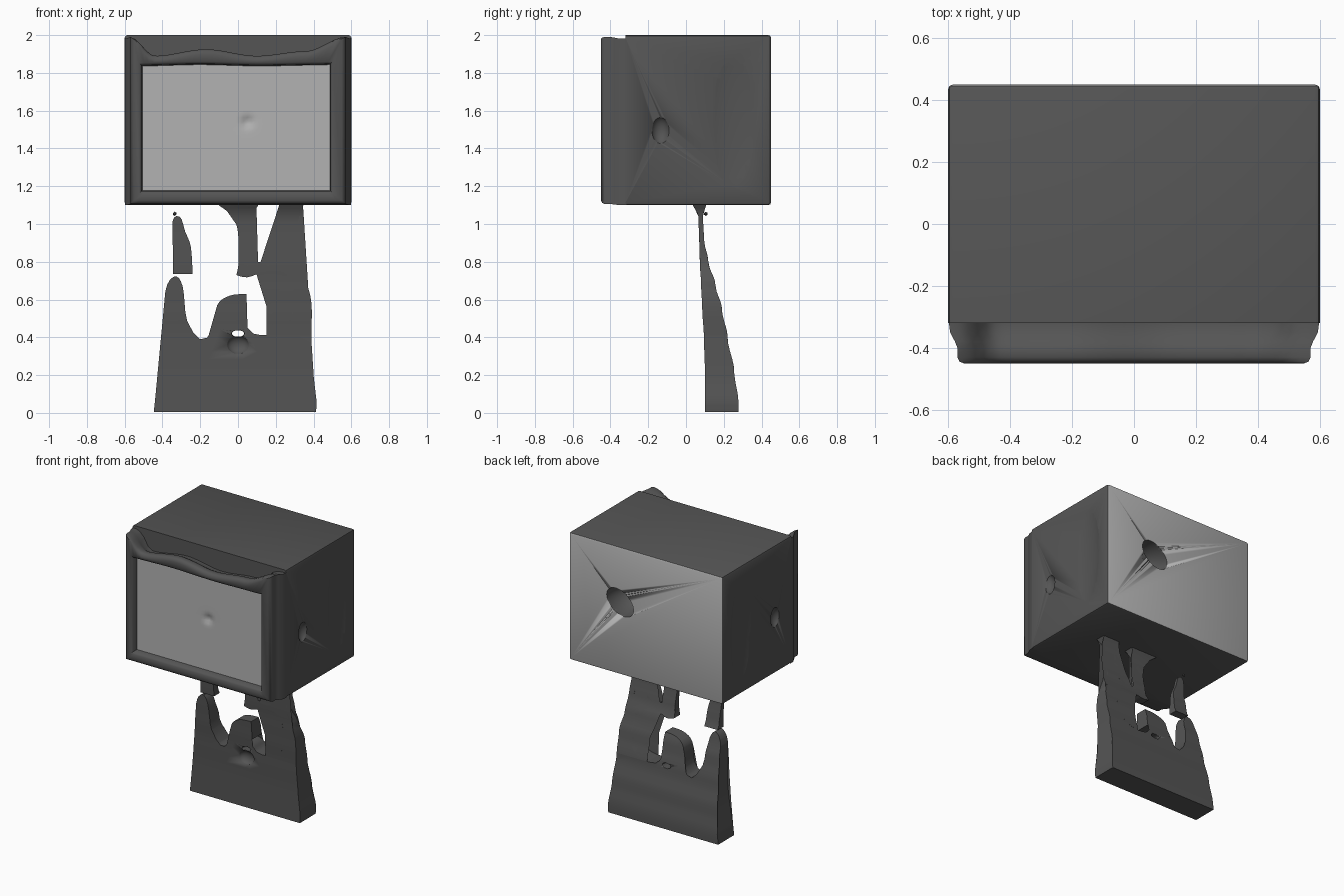
import bpy, bmesh, math
from mathutils import Vector, Matrix

if "Cube" in bpy.data.objects:
    bpy.data.objects.remove(bpy.data.objects["Cube"])


def material(name, v):
    m = bpy.data.materials.new(name)
    m.diffuse_color = (v, v, v, 1)
    m.use_nodes = True
    m.node_tree.nodes["Principled BSDF"].inputs["Base Color"].default_value = m.diffuse_color
    return m


DARK, LIGHT = material("dark_grey", 0.09), material("light_grey", 0.45)


def finish(name, bm, mats=(DARK,), angle=35):
    bmesh.ops.recalc_face_normals(bm, faces=bm.faces)
    me = bpy.data.meshes.new(name)
    bm.to_mesh(me)
    bm.free()
    ob = bpy.data.objects.new(name, me)
    bpy.context.collection.objects.link(ob)
    for m in mats:
        me.materials.append(m)
    bpy.ops.object.select_all(action='DESELECT')
    ob.select_set(True)
    bpy.context.view_layer.objects.active = ob
    bpy.ops.object.shade_smooth_by_angle(angle=math.radians(angle))
    return ob


def carve(ob, loc, size, tilt=0):
    """Subtract an ellipsoid from an object, then discard the cutter."""
    bm = bmesh.new()
    mat = Matrix.Translation(loc) @ Matrix.Rotation(tilt, 4, 'Y') @ Matrix.Diagonal((*size, 1))
    bmesh.ops.create_uvsphere(bm, u_segments=32, v_segments=20, radius=1, matrix=mat)
    cut = finish("cutter", bm)
    cut.hide_render = True
    mod = ob.modifiers.new("carve", 'BOOLEAN')
    mod.object, mod.operation, mod.solver = cut, 'DIFFERENCE', 'EXACT'
    bpy.context.view_layer.objects.active = ob
    bpy.ops.object.modifier_apply(modifier=mod.name)
    bpy.data.objects.remove(cut)


def interp(table, t):
    for (a, *va), (b, *vb) in zip(table, table[1:]):
        if t <= b:
            k = max(0, (t - a) / (b - a))
            k = k * k * (3 - 2 * k)
            return [p + (q - p) * k for p, q in zip(va, vb)]
    return list(table[-1][1:])


# Cabinet box with a light back panel
bm = bmesh.new()
bmesh.ops.create_cube(bm, size=1, matrix=Matrix.Translation((0, 0.065, 1.55)) @ Matrix.Diagonal((1.2, 0.77, 0.9, 1)))
edges = [e for e in bm.edges if any(v.co.y > 0 for v in e.verts)
         and not all(v.co.y < 0 for v in e.verts)]
bmesh.ops.bevel(bm, geom=edges, offset=0.014, segments=2, profile=0.5, affect='EDGES')
bm.normal_update()
for f in bm.faces:
    f.material_index = int(f.normal.y > 0.5)
cabinet = finish("cabinet", bm, (DARK, LIGHT))

# Dents in both sides and the oval opening in the back
for s in (-1, 1):
    carve(cabinet, (s * 0.62, -0.135, 1.495), (0.05, 0.05, 0.075))
    carve(cabinet, (s * 0.64, 0.25, 1.54), (0.055, 0.17, 0.5))
carve(cabinet, (0.2, 0.46, 1.61), (0.115, 0.2, 0.08), -0.6)

# Front frame lofted through rings, its top edge sagging in a wave
WAVE = [(-0.57, 1.99), (-0.44, 1.89), (-0.17, 1.925), (0.10, 1.89), (0.36, 1.915), (0.57, 1.99)]
N = 40


def ring(y, x0, x1, z0, top):
    xs = [x0 + (x1 - x0) * i / N for i in range(N + 1)]
    return [Vector((x, y, z0)) for x in xs] + [Vector((x, y, top(x))) for x in reversed(xs)]


def outer(y, inset, drop, lift):
    return ring(y, -0.6 + inset, 0.6 - inset, 1.1 + lift, lambda x: interp(WAVE, x)[0] - drop
                * (1 if abs(x) < 0.5 else 0.3))


def inner(y, grow):
    return ring(y, -0.505 - grow, 0.485 + grow, 1.18 - grow,
                lambda x: 1.838 + grow + 0.2 * (interp(WAVE, x * 0.85)[0] - 1.905))


rings = [outer(-0.315, 0.002, 0.03, 0), outer(-0.35, 0.006, 0.03, 0), outer(-0.38, 0.022, 0.01, 0.003),
         outer(-0.40, 0.03, 0, 0.006), outer(-0.43, 0.03, 0, 0.006), outer(-0.444, 0.036, 0.008, 0.012),
         outer(-0.45, 0.05, 0.025, 0.025), inner(-0.45, 0.018), inner(-0.44, 0.006), inner(-0.395, 0)]
bm = bmesh.new()
loops = [[bm.verts.new(p) for p in r] for r in rings]
for a, b in zip(loops, loops[1:]):
    for i in range(len(a)):
        j = (i + 1) % len(a)
        bm.faces.new((a[i], a[j], b[j], b[i]))
finish("front_frame", bm, angle=50)

# Recessed screen with a tiny dent
bm = bmesh.new()
bmesh.ops.create_grid(bm, x_segments=50, y_segments=36, size=1,
                      matrix=Matrix.Translation((-0.01, -0.405, 1.508)) @ Matrix.Rotation(math.pi / 2, 4, 'X')
                      @ Matrix.Diagonal((0.5, 0.34, 1, 1)))
for v in bm.verts:
    d = math.hypot(v.co.x - 0.05, v.co.z - 1.54)
    v.co.y += 0.02 * math.exp(-(d / 0.025) ** 2)
screen = finish("screen", bm, (LIGHT,))
for p in screen.data.polygons:
    if p.normal.y > 0:
        p.flip()

# Stand sheet: front and back depth at each height
DEPTH = [(0, 0.10, 0.277), (0.06, 0.10, 0.277), (0.22, 0.10, 0.255), (0.4, 0.095, 0.22), (0.55, 0.086, 0.19),
         (0.68, 0.08, 0.155), (0.8, 0.073, 0.118), (0.92, 0.07, 0.095), (1.04, 0.065, 0.09), (1.12, 0.03, 0.11)]


def smooth_outline(pts, steps=4):
    """Closed Catmull-Rom curve; points marked with a third item stay sharp."""
    out, n = [], len(pts)
    for i in range(n):
        a, b, c, d = (Vector(pts[(i + k) % n][:2]) for k in (-1, 0, 1, 2))
        if len(pts[i]) > 2:
            a = b
        if len(pts[(i + 1) % n]) > 2:
            d = c
        for s in range(steps):
            t = s / steps
            out.append(0.5 * (2 * b + (c - a) * t + (2 * a - 5 * b + 4 * c - d) * t * t
                              + (3 * b - a - 3 * c + d) * t ** 3))
    return out


def sheet(name, pts):
    bm = bmesh.new()
    f = bm.faces.new([bm.verts.new((p.x, 0, p.y)) for p in smooth_outline(pts)])
    bmesh.ops.triangulate(bm, faces=[f])
    for i in range(1, 28):
        bmesh.ops.bisect_plane(bm, geom=bm.verts[:] + bm.edges[:] + bm.faces[:],
                               plane_co=(0, 0, i * 0.04 + 0.003), plane_no=(0, 0, 1))
    ext = bmesh.ops.extrude_face_region(bm, geom=bm.faces[:], use_keep_orig=True)
    back = {g for g in ext['geom'] if isinstance(g, bmesh.types.BMVert)}
    for v in bm.verts:
        v.co.y = interp(DEPTH, v.co.z)[int(v in back)]
    return finish(name, bm)


# Broad base with the broken left post and centre stub
base = sheet("stand_base", [
    (-0.445, 0.005, 1), (-0.437, 0.08), (-0.392, 0.36), (-0.385, 0.64), (-0.335, 0.722), (-0.293, 0.67),
    (-0.27, 0.49), (-0.20, 0.39), (-0.135, 0.435), (-0.11, 0.57), (-0.045, 0.62), (0.045, 0.63, 1),
    (0.045, 0.50, 1), (-0.015, 0.485), (0.04, 0.46), (0.08, 0.42), (0.15, 0.41, 1), (0.388, 0.41, 1),
    (0.397, 0.20), (0.415, 0.07), (0.413, 0.005, 1)])
carve(base, (0, 0.15, 0.42), (0.035, 0.2, 0.018))
carve(base, (0, 0.085, 0.36), (0.06, 0.04, 0.05))

# Right post branching into two struts under the cabinet
sheet("stand_right_post", [
    (0.15, 0.41, 1), (0.23, 0.43), (0.285, 0.5), (0.292, 0.67), (0.24, 0.745), (0.15, 0.75), (0.05, 0.718),
    (-0.008, 0.73, 1), (0.003, 0.80), (-0.002, 0.97), (-0.04, 1.05), (-0.11, 1.105, 1), (0.11, 1.105, 1),
    (0.085, 1.04), (0.08, 0.86), (0.12, 0.79), (0.2, 0.79), (0.237, 0.86), (0.25, 1.04), (0.22, 1.105, 1),
    (0.35, 1.105, 1), (0.322, 1.03), (0.32, 0.82), (0.36, 0.70), (0.389, 0.58), (0.388, 0.41, 1)])

# Loose shards of the left post
sheet("left_shard", [(-0.345, 0.735, 1), (-0.345, 0.87), (-0.345, 1.02), (-0.305, 1.035), (-0.28, 0.96),
                     (-0.25, 0.88), (-0.24, 0.735, 1)])
bm = bmesh.new()
bmesh.ops.create_icosphere(bm, subdivisions=1, radius=0.011, matrix=Matrix.Translation((-0.335, 0.105, 1.054)))
finish("left_chip", bm)
